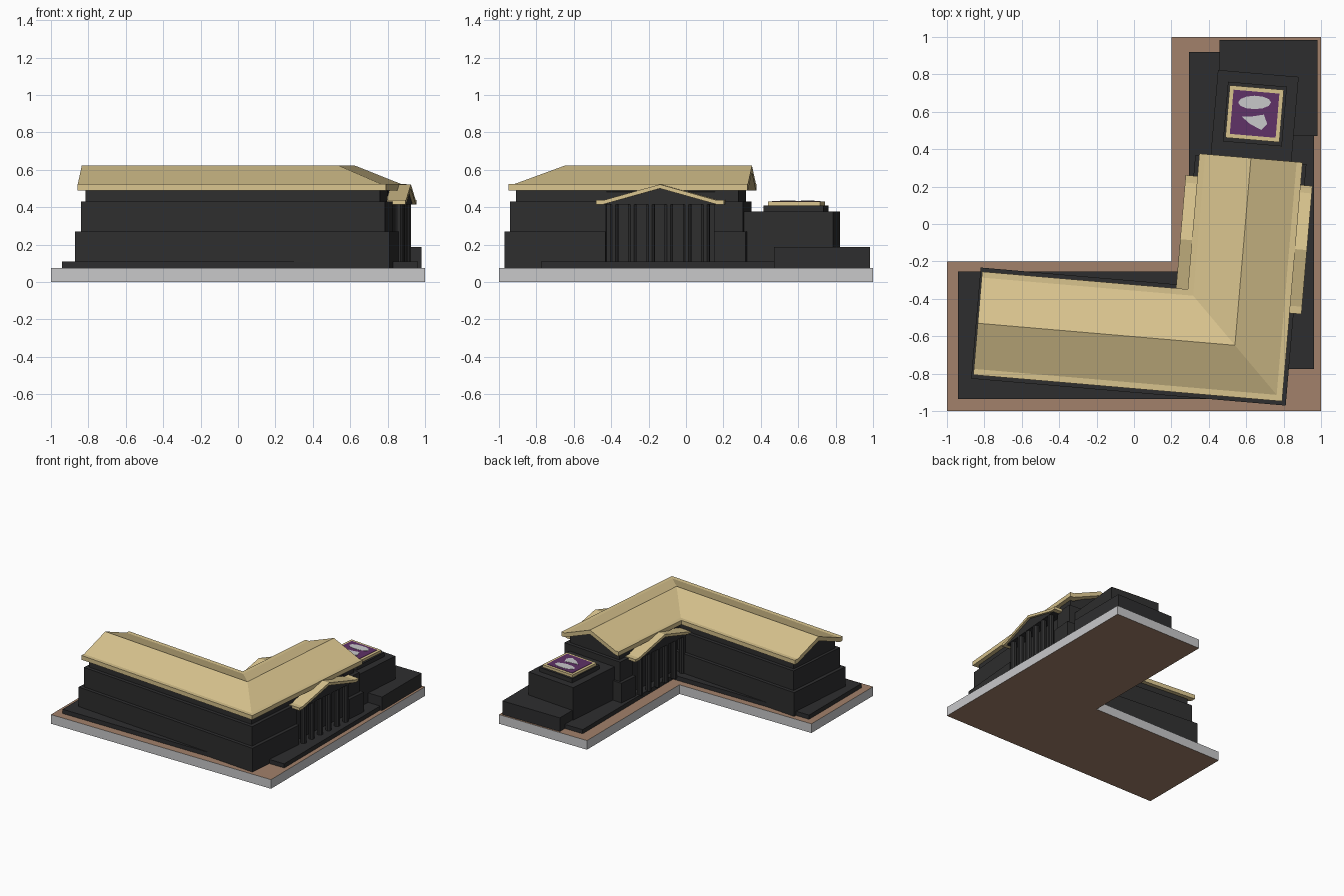
import bpy, bmesh, math
from mathutils import Matrix

if "Cube" in bpy.data.objects:
    bpy.data.objects.remove(bpy.data.objects["Cube"])

ROT = Matrix.Rotation(math.radians(-4.9), 4, 'Z')   # building sits askew on its plot
RIDGE_U, RIDGE_V = 0.593, -0.6                      # ridge lines of the two wings


def material(name, rgb):
    m = bpy.data.materials.new(name)
    m.diffuse_color = (*rgb, 1)
    m.use_nodes = True
    m.node_tree.nodes["Principled BSDF"].inputs["Base Color"].default_value = m.diffuse_color
    return m


DARK = material("charcoal", (0.027, 0.027, 0.028))
GOLD = material("pale gold", (0.69, 0.55, 0.27))
TAN = material("tan ground", (0.36, 0.22, 0.145))
GREY = material("light grey", (0.58, 0.58, 0.59))
PURPLE = material("purple", (0.115, 0.032, 0.135))


def finish(name, bm, mat, rotated=True):
    bmesh.ops.recalc_face_normals(bm, faces=bm.faces)
    if rotated:
        bm.transform(ROT)
    me = bpy.data.meshes.new(name)
    bm.to_mesh(me)
    bm.free()
    ob = bpy.data.objects.new(name, me)
    bpy.context.collection.objects.link(ob)
    me.materials.append(mat)
    return ob


def loft(name, rings, mat, rotated=True):
    """Join closed rings of points and cap both ends."""
    bm = bmesh.new()
    vs = [[bm.verts.new(p) for p in r] for r in rings]
    n = len(rings[0])
    for a, b in zip(vs, vs[1:]):
        for i in range(n):
            j = (i + 1) % n
            bm.faces.new((a[i], a[j], b[j], b[i]))
    bm.faces.new(vs[0])
    bm.faces.new(vs[-1])
    return finish(name, bm, mat, rotated)


def prism(name, outline, z0, z1, mat, rotated=True):
    return loft(name, [[(x, y, z) for x, y in outline] for z in (z0, z1)], mat, rotated)


def box(name, x0, x1, y0, y1, z0, z1, mat, rotated=True):
    return prism(name, [(x0, y0), (x1, y0), (x1, y1), (x0, y1)], z0, z1, mat, rotated)


def sweep_wings(name, profile, u_end, v_end, mat):
    """Sweep a cross-section along both wings with a mitred corner."""
    return loft(name, [
        [(u_end, RIDGE_V - s, z) for s, z in profile],
        [(RIDGE_U + s, RIDGE_V - s, z) for s, z in profile],
        [(RIDGE_U + s, v_end, z) for s, z in profile]], mat)


def chevron(half, tip, eave, apex, thick):
    """Bent roof slab with short flat tips at the eaves."""
    top = [(-half, eave), (-half + tip, eave), (0, apex), (half - tip, eave), (half, eave)]
    return top + [(s, z - thick) for s, z in reversed(top)]


# L-shaped plot: tan top and bottom, grey edge
plot = prism("plot", [(-1, -1), (1, -1), (1, 1), (0.2, 1), (0.2, -0.2), (-1, -0.2)],
             0, 0.075, TAN, False)
plot.data.materials.append(GREY)
for f in plot.data.polygons:
    f.material_index = 1 if abs(f.normal.z) < 0.5 else 0

# Low terraces and rear block, square to the plot
box("front_terrace", -0.94, 0.5, -0.935, -0.255, 0.07, 0.11, DARK, False)
box("side_terrace", 0.295, 0.963, -0.775, 0.92, 0.07, 0.109, DARK, False)
box("rear_block", 0.457, 0.98, 0.47, 0.985, 0.07, 0.187, DARK, False)


# Stepped walls, with the portico bays recessed on both sides of the side wing
BAY0, BAY1, BAY_HALF = -0.355, 0.227, 0.235


def wall_tier(name, half, u_end, v_end, z0, z1):
    o, i = RIDGE_U + half, RIDGE_U - half
    ro, ri = RIDGE_U + BAY_HALF, RIDGE_U - BAY_HALF
    prism(name, [(u_end, RIDGE_V - half), (o, RIDGE_V - half), (o, BAY0), (ro, BAY0),
                 (ro, BAY1), (o, BAY1), (o, v_end), (i, v_end), (i, BAY1), (ri, BAY1),
                 (ri, RIDGE_V + half), (u_end, RIDGE_V + half)], z0, z1, DARK)


wall_tier("lower_wall", 0.298, -0.797, 0.397, 0.07, 0.27)
wall_tier("middle_wall", 0.270, -0.768, 0.380, 0.27, 0.43)
wall_tier("upper_wall", 0.241, -0.745, 0.352, 0.43, 0.492)

# Main roof and the dark gable core below it
sweep_wings("main_roof", chevron(0.277, 0.032, 0.525, 0.622, 0.035), -0.787, 0.405, GOLD)
sweep_wings("gable_core", [(-0.24, 0.48), (0.24, 0.48), (0, 0.60)], -0.745, 0.352, DARK)

# Cross gable forming a portico on each side
PV = -0.06
for name, prof, reach, mat in (
        ("portico_roof", chevron(0.344, 0.04, 0.437, 0.522, 0.022), 0.340, GOLD),
        ("portico_pediment", [(-0.31, 0.414), (0.31, 0.414), (0, 0.507)], 0.322, DARK)):
    loft(name, [[(RIDGE_U + d, PV + s, z) for s, z in prof] for d in (-reach, reach)], mat)

# Column rows
for side, label in ((1, "outer"), (-1, "inner")):
    for k in range(6):
        cu, cv, r = RIDGE_U + side * 0.298, -0.309 + 0.098 * k, 0.024
        ring = [(cu + r * math.cos(t), cv + r * math.sin(t))
                for t in (math.tau * (j + 0.5) / 8 for j in range(8))]
        prism(f"{label}_column_{k + 1}", ring, 0.1, 0.42, DARK)

# Rear tower with framed roof panel
box("tower", 0.377, 0.810, 0.345, 0.859, 0.07, 0.376, DARK)
box("tower_step", 0.436, 0.752, 0.481, 0.801, 0.37, 0.41, DARK)
box("panel_frame", 0.447, 0.737, 0.502, 0.783, 0.405, 0.431, GOLD)
box("purple_panel", 0.469, 0.715, 0.524, 0.761, 0.43, 0.434, PURPLE)

# Plain pale patches on the panel
oval = [(0.645 + 0.088 * math.cos(t), 0.65 + 0.036 * math.sin(t))
        for t in (math.tau * j / 12 for j in range(12))]
prism("oval_patch", oval, 0.433, 0.436, GREY, False)
prism("wedge_patch", [(0.575, 0.575), (0.62, 0.535), (0.68, 0.503), (0.712, 0.535),
                      (0.695, 0.585), (0.63, 0.575)], 0.433, 0.436, GREY, False)
